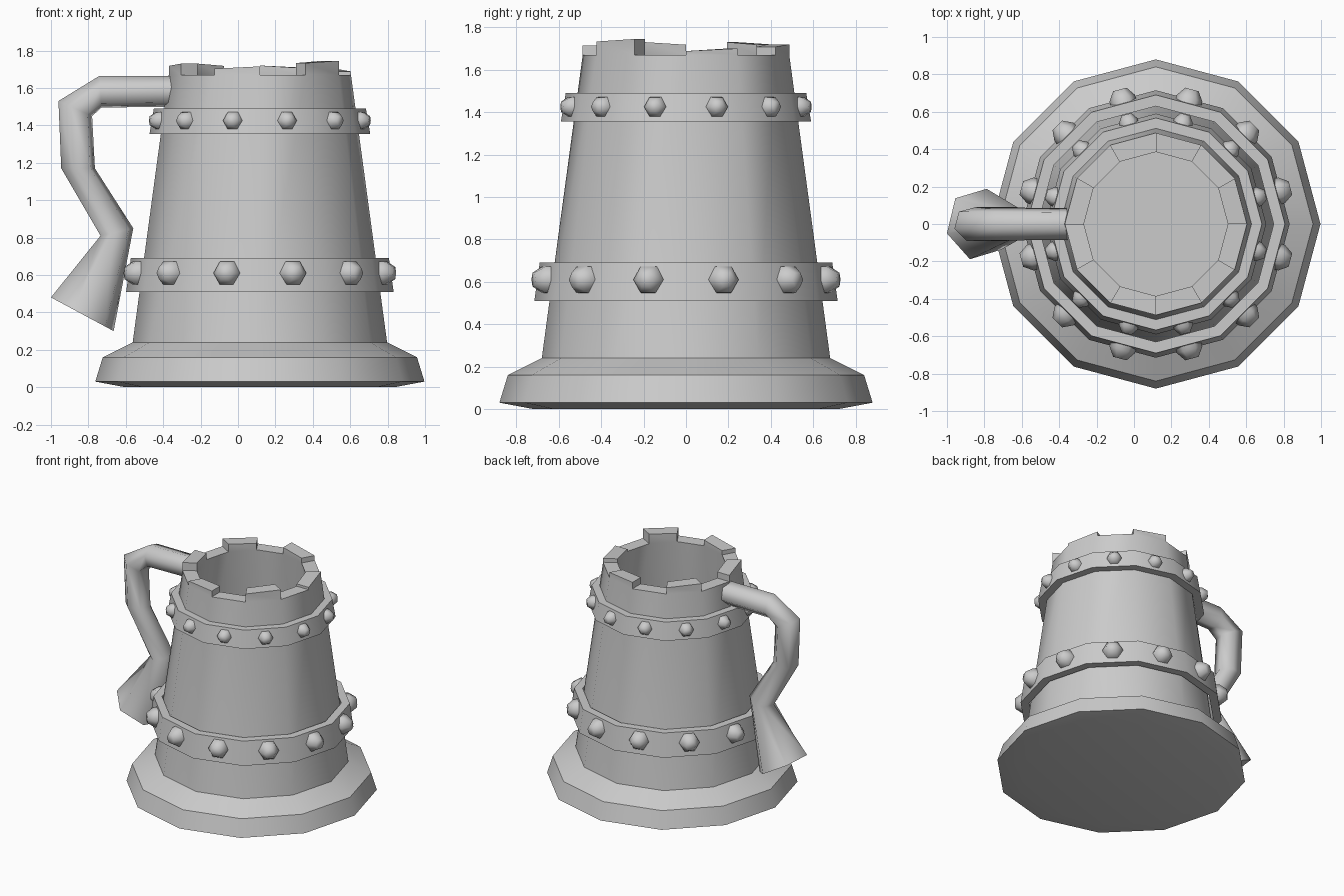
import bpy, bmesh, math
from mathutils import Vector

if "Cube" in bpy.data.objects:
    bpy.data.objects.remove(bpy.data.objects["Cube"])

CX, SIDES = 0.117, 12        # tankard axis and facet count


def finish(bm, name, angle=40):
    bmesh.ops.recalc_face_normals(bm, faces=bm.faces)
    me = bpy.data.meshes.new(name)
    bm.to_mesh(me)
    bm.free()
    ob = bpy.data.objects.new(name, me)
    bpy.context.collection.objects.link(ob)
    bpy.context.view_layer.objects.active = ob
    ob.select_set(True)
    bpy.ops.object.shade_smooth_by_angle(angle=math.radians(angle))
    ob.select_set(False)
    return ob


def skin(bm, rings, closed=False):
    """Join rings of verts with quads; returns the faces of each span."""
    n = len(rings[0])
    pairs = list(zip(rings, rings[1:])) + ([(rings[-1], rings[0])] if closed else [])
    spans = [[bm.faces.new((a[i], a[(i + 1) % n], b[(i + 1) % n], b[i]))
              for i in range(n)] for a, b in pairs]
    if not closed:
        bm.faces.new(rings[0][::-1])
        bm.faces.new(rings[-1])
    return spans


def lathe(bm, profile, closed=False):
    step = math.tau / SIDES
    rings = [[bm.verts.new((CX + r * math.cos(i * step), r * math.sin(i * step), z))
              for i in range(SIDES)] for r, z in profile]
    return skin(bm, rings, closed)


# Body: foot, tapering wall, rim and hollow inside
bm = bmesh.new()
spans = lathe(bm, [(0.72, 0), (0.88, 0.03), (0.84, 0.16), (0.68, 0.24),
                   (0.487, 1.67), (0.385, 1.67), (0.56, 0.24)])
# Uneven raised blocks on every other rim facet
heights = [0.03, 0.05, 0.06, 0.06, 0.045, 0.075]
for face, h in zip(spans[4][::2], heights):
    top = bmesh.ops.extrude_discrete_faces(bm, faces=[face])["faces"][0]
    for k, v in enumerate(top.verts):
        v.co.z += h - (0.012 if k in (0, 3) else 0)
        v.co.z = min(v.co.z, 1.745)
finish(bm, "tankard_body")


def band(name, z0, z1, r0, r1):
    bm = bmesh.new()
    inner = 0.06
    lathe(bm, [(r0, z0), (r1, z1), (r1 - inner, z1), (r0 - inner, z0)], True)
    finish(bm, name)


def studs(name, z, dist, size):
    """Six-sided domed studs, one on each facet of a band."""
    bm = bmesh.new()
    for k in range(SIDES):
        a = math.radians(15 + 30 * k)
        out = Vector((math.cos(a), math.sin(a), 0))
        side = Vector((-math.sin(a), math.cos(a), 0))
        base = Vector((CX, 0, z)) + out * dist
        rings = []
        for r, d in ((1.0, -0.3), (0.95, 0.25), (0.5, 0.9)):
            rings.append([bm.verts.new(base + out * d * size + size * r * (
                side * math.cos(t * math.pi / 3) + Vector((0, 0, math.sin(t * math.pi / 3)))))
                for t in range(6)])
        skin(bm, rings)
    finish(bm, name, 60)


# Bands and their studs
band("lower_band", 0.51, 0.69, 0.715, 0.69)
band("upper_band", 1.355, 1.49, 0.59, 0.567)
studs("lower_studs", 0.61, 0.678, 0.074)
studs("upper_studs", 1.425, 0.558, 0.054)

# Handle: six-sided bent tube with a flared end; (outer x,z, inner x,z, half depth)
bm = bmesh.new()
sections = [(-0.33, 1.665, -0.33, 1.50, 0.085),
            (-0.74, 1.665, -0.73, 1.495, 0.088),
            (-0.96, 1.53, -0.78, 1.45, 0.09),
            (-0.945, 1.17, -0.765, 1.17, 0.09),
            (-0.735, 0.81, -0.56, 0.85, 0.09),
            (-1.0, 0.48, -0.665, 0.30, 0.188)]
rings = []
for ox, oz, ix, iz, depth in sections:
    c = Vector(((ox + ix) / 2, 0, (oz + iz) / 2))
    u = Vector(((ix - ox) / 2, 0, (iz - oz) / 2))
    ring = []
    for k in range(6):
        a = math.radians(15 + 60 * k)
        p = c + (u * math.cos(a) + Vector((0, depth * math.sin(a), 0))) / math.cos(math.radians(15))
        ring.append(bm.verts.new(p))
    rings.append(ring)
skin(bm, rings)
finish(bm, "handle", 62)
